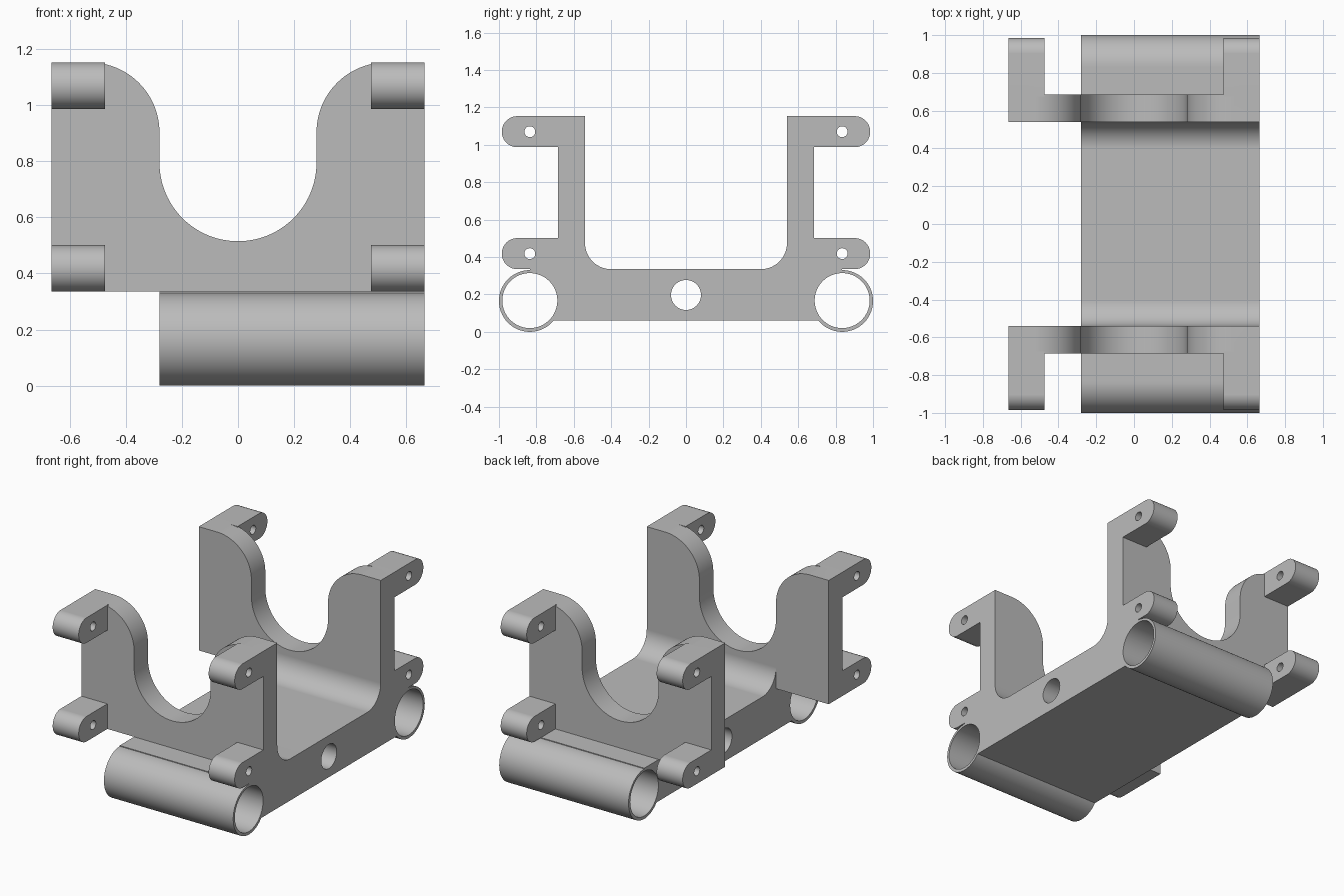
import bpy, bmesh
from math import sin, cos, radians
from mathutils import Vector

cube = bpy.data.objects.get("Cube")
if cube:
    bpy.data.objects.remove(cube, do_unlink=True)

grey = bpy.data.materials.new("plain grey")
grey.use_nodes = True
COLOUR = (0.5, 0.5, 0.5, 1)
grey.diffuse_color = COLOUR
grey.node_tree.nodes["Principled BSDF"].inputs["Base Color"].default_value = COLOUR

HALF = 0.665              # half width in x
BASE_LEFT = -0.28         # the base stops short on this side
DECK, TOP = 0.335, 1.153  # top of the base and of the walls
IN, OUT = 0.54, 0.685     # wall faces in y
TUBE_Y, TUBE_R = 0.835, 0.165


def arc(cu, cv, r, start, end, steps=24):
    angles = [radians(start + (end - start) * i / steps) for i in range(steps + 1)]
    return [(cu + r * cos(a), cv + r * sin(a)) for a in angles]


def circle(cu, cv, r, steps=96):
    return arc(cu, cv, r, 0, 360, steps)[:-1]


def prism(name, outline, axis, lo, hi):
    """Extrude a (y, z) outline along x, or an (x, z) outline along y."""
    bm = bmesh.new()
    place = (lambda u, v: (lo, u, v)) if axis == "x" else (lambda u, v: (u, lo, v))
    face = bm.faces.new([bm.verts.new(place(u, v)) for u, v in outline])
    ext = bmesh.ops.extrude_face_region(bm, geom=[face])
    verts = [g for g in ext["geom"] if isinstance(g, bmesh.types.BMVert)]
    step = Vector((hi - lo, 0, 0)) if axis == "x" else Vector((0, hi - lo, 0))
    bmesh.ops.translate(bm, verts=verts, vec=step)
    bmesh.ops.recalc_face_normals(bm, faces=bm.faces)
    mesh = bpy.data.meshes.new(name)
    bm.to_mesh(mesh)
    bm.free()
    mesh.materials.append(grey)
    obj = bpy.data.objects.new(name, mesh)
    bpy.context.collection.objects.link(obj)
    return obj


def combine(target, other, operation):
    mod = target.modifiers.new("combine", "BOOLEAN")
    mod.operation, mod.solver, mod.object = operation, "EXACT", other
    bpy.context.view_layer.update()
    result = target.evaluated_get(bpy.context.evaluated_depsgraph_get())
    mesh = bpy.data.meshes.new_from_object(result)
    target.modifiers.clear()
    target.data = mesh
    bpy.data.objects.remove(other, do_unlink=True)


def mirrored(points):
    return [(-u, v) for u, v in reversed(points)]


# Base: slab with fillets rising into both walls
fillet = 0.14
half = [(TUBE_Y, 0.06), (TUBE_Y, DECK), (OUT, DECK), (OUT, DECK + fillet)]
half += arc(IN - fillet, DECK + fillet, fillet, 0, -90)
frame = prism("bracket_frame", half + mirrored(half), "x", BASE_LEFT, HALF)

# Wall outline: rectangle with a U-shaped opening and rounded shoulders
slot, shoulder = 0.28, 0.25
side = [(HALF, DECK), (HALF, TOP)]
side += arc(slot + shoulder, TOP - shoulder, shoulder, 90, 180)
side += arc(0, DECK + 0.18 + slot, slot, 0, -90)
wall = side + mirrored(side)[1:]

arm_r, arm_in, arm_tip = 0.083, 0.475, 0.985
for s in (-1, 1):
    combine(frame, prism("wall", wall, "y", s * IN, s * OUT), "UNION")
    tube = prism("tube", circle(s * TUBE_Y, TUBE_R, TUBE_R), "x", BASE_LEFT, HALF)
    combine(frame, tube, "UNION")
    # Round-ended arms at the four corners of each wall
    for z in (DECK + arm_r, TOP - arm_r):
        arm = [(OUT - 0.01, z - arm_r)] + arc(arm_tip - arm_r, z, arm_r, -90, 90)
        arm.append((OUT - 0.01, z + arm_r))
        arm = [(s * y, h) for y, h in arm]
        for lo, hi in ((-HALF, -arm_in), (arm_in, HALF)):
            combine(frame, prism("arm", arm, "x", lo, hi), "UNION")

# Through holes: tube bores, arm pin holes and the centre hole
holes = [(0, 0.197, 0.08)]
for s in (-1, 1):
    holes.append((s * TUBE_Y, TUBE_R + 0.002, 0.147))
    holes += [(s * 0.835, z, 0.029) for z in (DECK + arm_r, TOP - arm_r)]
for y, z, r in holes:
    combine(frame, prism("cutter", circle(y, z, r), "x", -1, 1), "DIFFERENCE")

# Smooth curves, crisp edges
bpy.ops.object.select_all(action="DESELECT")
frame.select_set(True)
bpy.context.view_layer.objects.active = frame
bpy.ops.object.shade_smooth_by_angle(angle=radians(30))
weighted = frame.modifiers.new("even normals", "WEIGHTED_NORMAL")
weighted.keep_sharp = True
